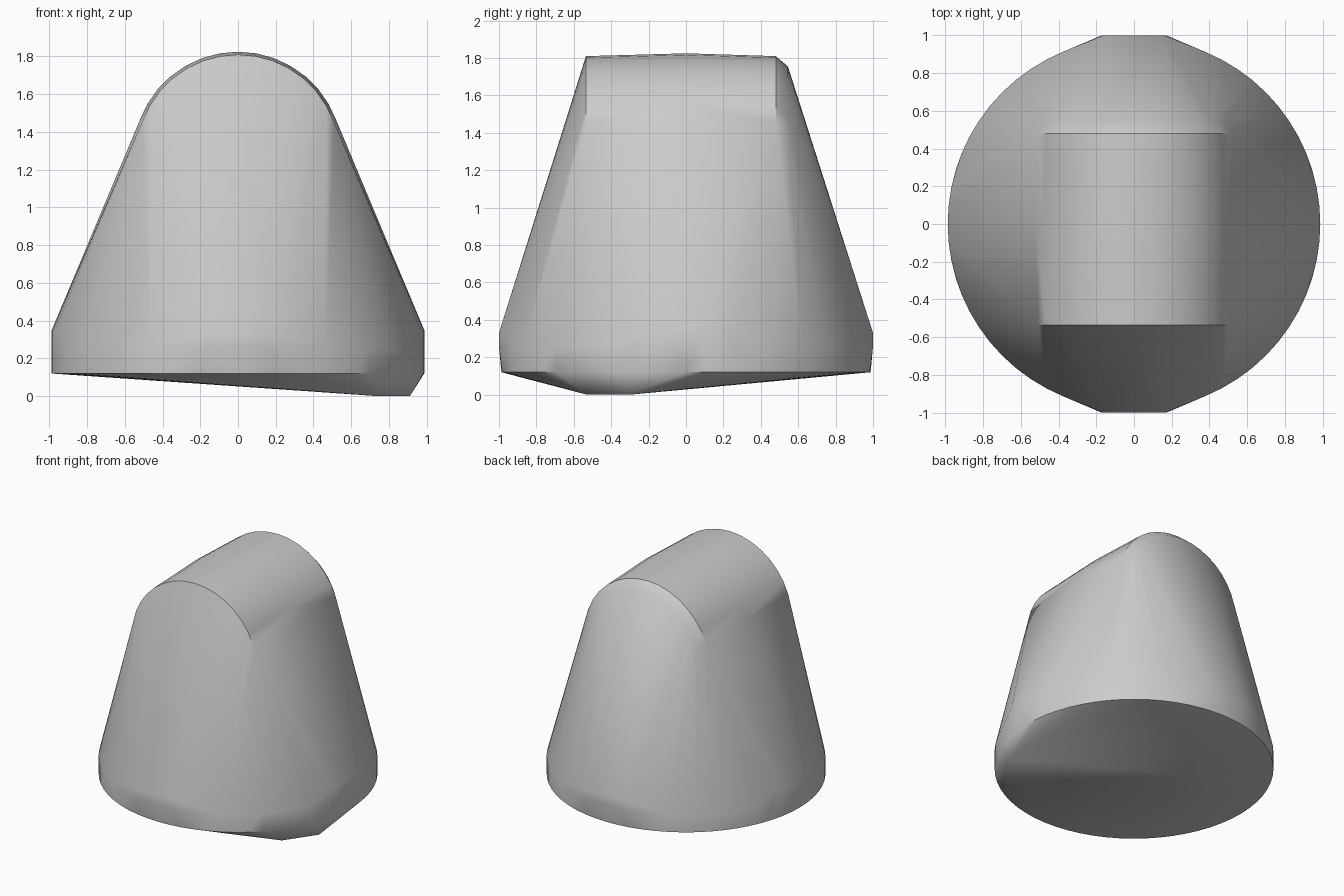
import bpy, bmesh
from math import cos, sin, radians, hypot

cube = bpy.data.objects.get("Cube")
if cube:
    bpy.data.objects.remove(cube, do_unlink=True)

# Single plain grey material
grey = bpy.data.materials.new("plain_grey")
grey.use_nodes = True
colour = (0.6, 0.6, 0.6, 1)
grey.diffuse_color = colour
bsdf = next(n for n in grey.node_tree.nodes if n.type == 'BSDF_PRINCIPLED')
bsdf.inputs["Base Color"].default_value = colour
bsdf.inputs["Roughness"].default_value = 0.8


def ring(radius, z, count=64):
    """Horizontal circle of points."""
    angles = [radians(360 * i / count) for i in range(count)]
    return [(radius * cos(a), radius * sin(a), z) for a in angles]


def arch(radius, y, start, count=16):
    """Upright round arch facing along y."""
    span = 180 - 2 * start
    angles = [radians(start + span * i / count) for i in range(count + 1)]
    return [(radius * cos(a), y, 1.27 + radius * sin(a)) for a in angles]


# Round base wall
points = ring(0.987, 0.12) + ring(0.987, 0.26)

# Raised rim lobes on the two sides
for x, y, z in ring(0.987, 0.35):
    if abs(y) < 0.25:
        points.append((x, y, z))

# Flat tabs at the front and back of the rim
for side in (-1, 1):
    for end in (-1, 1):
        points += [(side * 0.17, end, 0.26), (side * 0.16, end, 0.33)]

# Rounded crown: sharp front, slight bulge in the middle, chamfered back
points += arch(0.54, -0.535, 10)
points += arch(0.555, 0, 10)
points += arch(0.54, 0.48, 10)
points += arch(0.485, 0.545, 15)

# Low foot under the front left edge
points += [(0.75, -0.53, 0), (0.91, -0.3, 0)]

# Wrap everything in one convex skin
bm = bmesh.new()
for p in points:
    bm.verts.new(p)
bmesh.ops.remove_doubles(bm, verts=bm.verts[:], dist=0.001)
bmesh.ops.convex_hull(bm, input=bm.verts[:])
loose = [v for v in bm.verts if not v.link_faces]
bmesh.ops.delete(bm, geom=loose, context='VERTS')
bmesh.ops.dissolve_limit(bm, angle_limit=radians(0.5),
                         verts=bm.verts[:], edges=bm.edges[:])
bmesh.ops.recalc_face_normals(bm, faces=bm.faces[:])

mesh = bpy.data.meshes.new("domed_body")
bm.to_mesh(mesh)
bm.free()
mesh.materials.append(grey)
body = bpy.data.objects.new("domed_body", mesh)
bpy.context.collection.objects.link(body)

# Smooth surfaces with crisp crown and base edges
bpy.ops.object.select_all(action='DESELECT')
body.select_set(True)
bpy.context.view_layer.objects.active = body
bpy.ops.object.shade_smooth_by_angle(angle=radians(35))
